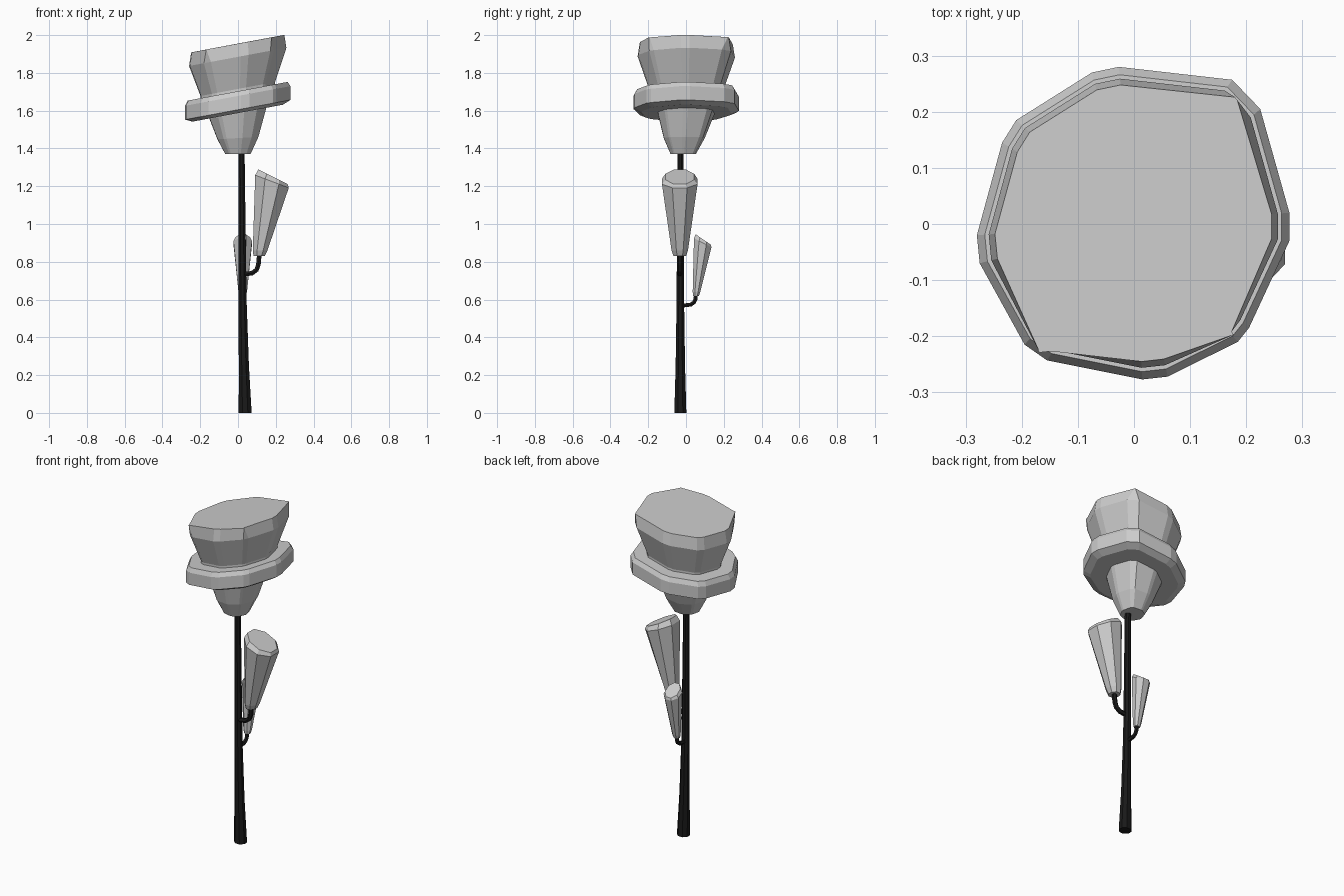
import bpy, math
from mathutils import Vector

if "Cube" in bpy.data.objects:
    bpy.data.objects.remove(bpy.data.objects["Cube"])

black = bpy.data.materials.new("black")
black.diffuse_color = (0.01, 0.01, 0.01, 1)
black.use_nodes = True
black.node_tree.nodes["Principled BSDF"].inputs["Base Color"].default_value = black.diffuse_color


def loft(name, rings, mat=None):
    """Skin a stack of equal-length point rings and cap both ends."""
    n = len(rings[0])
    verts = [p for r in rings for p in r]
    faces = [list(range(n))[::-1], [(len(rings) - 1) * n + i for i in range(n)]]
    for k in range(len(rings) - 1):
        for i in range(n):
            j = (i + 1) % n
            faces.append([k * n + i, k * n + j, (k + 1) * n + j, (k + 1) * n + i])
    me = bpy.data.meshes.new(name)
    me.from_pydata(verts, [], faces)
    me.validate()
    if mat:
        me.materials.append(mat)
    ob = bpy.data.objects.new(name, me)
    bpy.context.collection.objects.link(ob)
    return ob


def circle(cx, cy, rx, ry, n=8):
    return [(cx + rx * math.cos((i + .5) * math.tau / n),
             cy + ry * math.sin((i + .5) * math.tau / n)) for i in range(n)]


# Irregular octagon with bevelled corners, counter-clockwise
outline = [(.277, -.03), (.277, .02), (.225, .205), (.175, .257),
           (-.027, .28), (-.075, .27), (-.21, .185), (-.235, .145),
           (-.28, -.02), (-.275, -.07), (-.195, -.215), (-.155, -.243),
           (.015, -.277), (.06, -.272), (.185, -.21), (.205, -.185)]


def head_ring(s, z, slope=.187, dy=0.0):
    return [(x * s, y * s + dy, z + slope * x * s) for x, y in outline]


# Flower head: lower cone, collar and upper cup
loft("flower_base", [head_ring(.24, 1.37, 0, -.015), head_ring(.39, 1.455, .06, -.01),
                     head_ring(.54, 1.585), head_ring(.54, 1.65)])
loft("flower_collar", [head_ring(.86, 1.587), head_ring(1, 1.605),
                       head_ring(1, 1.678), head_ring(.95, 1.703)])
cup_top = head_ring(.885, 1.955)
for a, x, y in ((2, .182, .225), (10, -.17, -.225), (14, .176, -.193)):
    # these corners run to a point at the rim
    cup_top[a] = (x + .002, y - .004, 1.955 + .187 * x)
    cup_top[a + 1] = (x - .002, y + .001, 1.955 + .187 * x)
loft("flower_cup", [head_ring(.71, 1.67), head_ring(.71, 1.715),
                    head_ring(.925, 1.885), cup_top])

# Main stem, flared at the foot
loft("stem", [[(x, y, z) for x, y in circle(cx, -.03, r, r * .93)]
              for z, cx, r in ((0, .038, .037), (.25, .031, .029),
                               (.6, .024, .023), (1.4, .018, .018))], black)

# Bud profile: lean offset, height, radii, rim slope
bud_rows = ((0, 0, .032, .036, 0), (.005, .03, .042, .047, 0),
            (.068, .395, .096, .102, -.38), (.073, .42, .084, .082, -.5))


def bud(name, base, angle, sxy, sz):
    ca, sa = math.cos(angle), math.sin(angle)
    rings = []
    for cx, z, rx, ry, slope in bud_rows:
        ring = []
        for x, y in circle(cx, 0, rx, ry):
            h = (z + slope * (x - cx)) * sz
            x, y = x * sxy, y * sxy
            ring.append(Vector(base) + Vector((x * ca - y * sa, x * sa + y * ca, h)))
        rings.append(ring)
    loft(name, rings)


bud("large_bud", (.112, -.033, .83), 0, 1, 1)
bud("small_bud", (.025, .053, .62), math.pi / 2, .52, .71)


# Curved stalks from stem to buds
def stalk(name, pts, r):
    cu = bpy.data.curves.new(name, 'CURVE')
    cu.dimensions = '3D'
    cu.bevel_depth = r
    cu.bevel_resolution = 1
    cu.use_fill_caps = True
    sp = cu.splines.new('POLY')
    sp.points.add(len(pts) - 1)
    for p, co in zip(sp.points, pts):
        p.co = (*co, 1)
    sp.use_smooth = False
    cu.materials.append(black)
    bpy.context.collection.objects.link(bpy.data.objects.new(name, cu))


stalk("large_bud_stalk", [(x, -.033, z) for x, z in
      ((.025, .733), (.075, .74), (.098, .757), (.108, .785), (.113, .84))], .014)
stalk("small_bud_stalk", [(.025, y, z) for y, z in
      ((-.03, .567), (.025, .573), (.042, .585), (.05, .602), (.053, .63))], .012)
